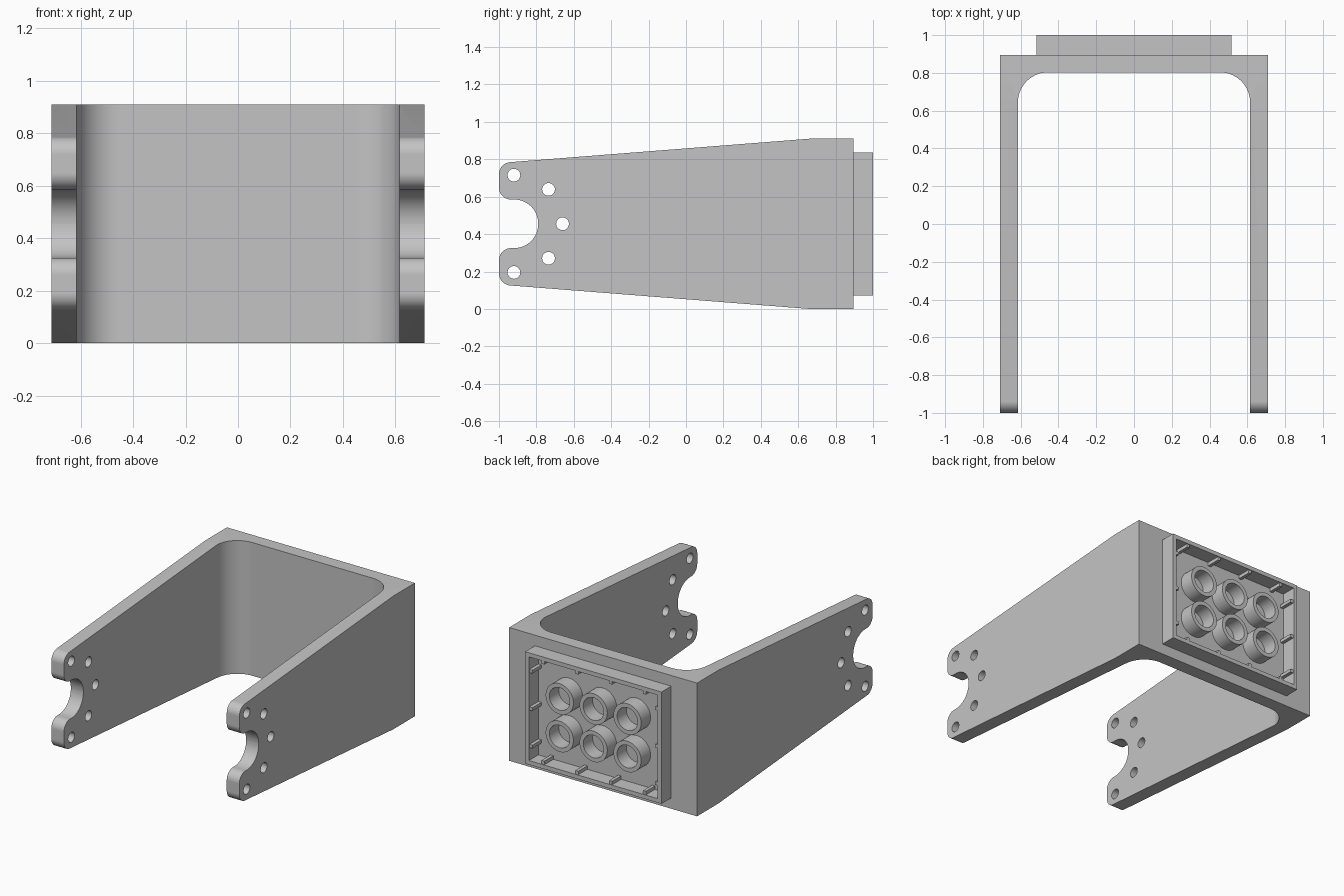
import bpy, bmesh, math
from mathutils import Vector, Matrix

if "Cube" in bpy.data.objects:
    bpy.data.objects.remove(bpy.data.objects["Cube"], do_unlink=True)

grey = bpy.data.materials.new("plain grey")
grey.use_nodes = True
colour = (0.55, 0.55, 0.55, 1)
grey.diffuse_color = colour
grey.node_tree.nodes["Principled BSDF"].inputs["Base Color"].default_value = colour

MID_Z = 0.455      # mirror height of the side outline
BACK = 0.895       # rear face of the bracket
PITCH = 0.256      # grid spacing of the rear socket


def make(name, bm):
    bmesh.ops.recalc_face_normals(bm, faces=bm.faces)
    mesh = bpy.data.meshes.new(name)
    bm.to_mesh(mesh)
    bm.free()
    mesh.materials.append(grey)
    ob = bpy.data.objects.new(name, mesh)
    bpy.context.collection.objects.link(ob)
    return ob


def fillet(corners, steps=14):
    """Round each (a, b, radius) corner of a closed outline."""
    out = []
    for i, (a, b, r) in enumerate(corners):
        p = Vector((a, b))
        if not r:
            out.append(p)
            continue
        u = (Vector(corners[i - 1][:2]) - p).normalized()
        v = (Vector(corners[(i + 1) % len(corners)][:2]) - p).normalized()
        half = u.angle(v) / 2
        centre = p + (u + v).normalized() * r / math.sin(half)
        start = p + u * r / math.tan(half) - centre
        end = p + v * r / math.tan(half) - centre
        turn = start.angle_signed(end)
        for k in range(steps + 1):
            out.append(centre + Matrix.Rotation(-turn * k / steps, 2) @ start)
    return out


def prism(bm, outline, place, low, high):
    """Extrude an outline; place(a, b, depth) gives the 3D point."""
    face = bm.faces.new([bm.verts.new(place(p[0], p[1], low)) for p in outline])
    new = bmesh.ops.extrude_face_region(bm, geom=[face])["geom"]
    shift = Vector(place(0, 0, high)) - Vector(place(0, 0, low))
    bmesh.ops.translate(bm, vec=shift, verts=[g for g in new if isinstance(g, bmesh.types.BMVert)])


def box(bm, low, high):
    prism(bm, [(low[0], low[1]), (high[0], low[1]), (high[0], high[1]), (low[0], high[1])],
          along_z, low[2], high[2])


def along_z(a, b, d):
    return (a, b, d)


def along_x(a, b, d):
    return (d, a, b)


def select(ob):
    bpy.ops.object.select_all(action="DESELECT")
    ob.select_set(True)
    bpy.context.view_layer.objects.active = ob


def cut(ob, tool, operation):
    mod = ob.modifiers.new("cut", "BOOLEAN")
    mod.operation, mod.object, mod.solver = operation, tool, "EXACT"
    select(ob)
    bpy.ops.object.modifier_apply(modifier=mod.name)
    bpy.data.objects.remove(tool, do_unlink=True)


def smooth(ob):
    select(ob)
    bpy.ops.object.shade_smooth_by_angle(angle=math.radians(30))
    mod = ob.modifiers.new("flat normals", "WEIGHTED_NORMAL")
    mod.keep_sharp = True


# U-shaped bracket, seen from above
bm = bmesh.new()
prism(bm, fillet([(-0.71, -1.2, 0), (-0.615, -1.2, 0), (-0.615, 0.803, 0.16),
                  (0.615, 0.803, 0.16), (0.615, -1.2, 0), (0.71, -1.2, 0),
                  (0.71, BACK, 0), (-0.71, BACK, 0)]), along_z, -0.5, 1.5)
bracket = make("bracket", bm)

# Tapered side outline with the forked front end
lower = [(1.2, 0, 0), (0.66, 0, 0), (-1, 0.13, 0.065), (-1, 0.325, 0.064), (-0.79, 0.325, 0.129)]
upper = [(y, 2 * MID_Z - z, r) for y, z, r in reversed(lower)]
bm = bmesh.new()
prism(bm, fillet(lower + upper), along_x, -1, 1)
cut(bracket, make("side_outline", bm), "INTERSECT")

# Screw holes through both arms
bm = bmesh.new()
for y, dz in [(-0.92, 0.26), (-0.92, -0.26), (-0.735, 0.184), (-0.735, -0.184), (-0.66, 0)]:
    ring = [2 * math.pi * k / 32 for k in range(32)]
    prism(bm, [(y + 0.034 * math.cos(t), MID_Z + dz + 0.034 * math.sin(t)) for t in ring],
          along_x, -1, 1)
cut(bracket, make("screw_holes", bm), "DIFFERENCE")
smooth(bracket)

# Rear socket: a shallow tray open to the back
half_x, half_z, wall, floor = 0.515, 0.382, 0.04, BACK + 0.003
bm = bmesh.new()
box(bm, (-half_x, BACK - 0.03, MID_Z - half_z), (half_x, 1, MID_Z + half_z))
bmesh.ops.recalc_face_normals(bm, faces=bm.faces)
rear = max(bm.faces, key=lambda f: f.calc_center_median().y)
bmesh.ops.inset_region(bm, faces=[rear], thickness=wall)
pocket = bmesh.ops.extrude_discrete_faces(bm, faces=[rear])["faces"][0]
for v in pocket.verts:
    v.co.y = floor
make("rear_socket", bm)

# Thin grip ribs on the inner walls of the socket
bm = bmesh.new()
in_x, in_z, rib, proud = half_x - wall, half_z - wall, 0.011, 0.012
for side in (-1, 1):
    for i in range(4):
        x, z = (i - 1.5) * PITCH, MID_Z + side * in_z
        box(bm, (x - rib, floor - 0.01, z - proud), (x + rib, 0.995, z + proud))
    for i in range(3):
        x, z = side * in_x, MID_Z + (i - 1) * PITCH
        box(bm, (x - proud, floor - 0.01, z - rib), (x + proud, 0.995, z + rib))
make("socket_ribs", bm)

# Hollow tubes standing on the socket floor
for row in (-0.5, 0.5):
    for col in (-1, 0, 1):
        bm = bmesh.new()
        section = [(0.077, floor - 0.01), (0.077, 0.999), (0.105, 0.999), (0.105, floor - 0.01)]
        verts = [bm.verts.new((r, y, 0)) for r, y in section]
        edges = [bm.edges.new((verts[i], verts[i + 1])) for i in range(3)]
        bmesh.ops.spin(bm, geom=verts + edges, cent=(0, 0, 0), axis=(0, 1, 0),
                       angle=2 * math.pi, steps=40, use_merge=True)
        bmesh.ops.remove_doubles(bm, verts=bm.verts, dist=0.0005)
        bmesh.ops.translate(bm, verts=bm.verts, vec=(col * PITCH, 0, MID_Z + row * PITCH))
        smooth(make("socket_tube", bm))
